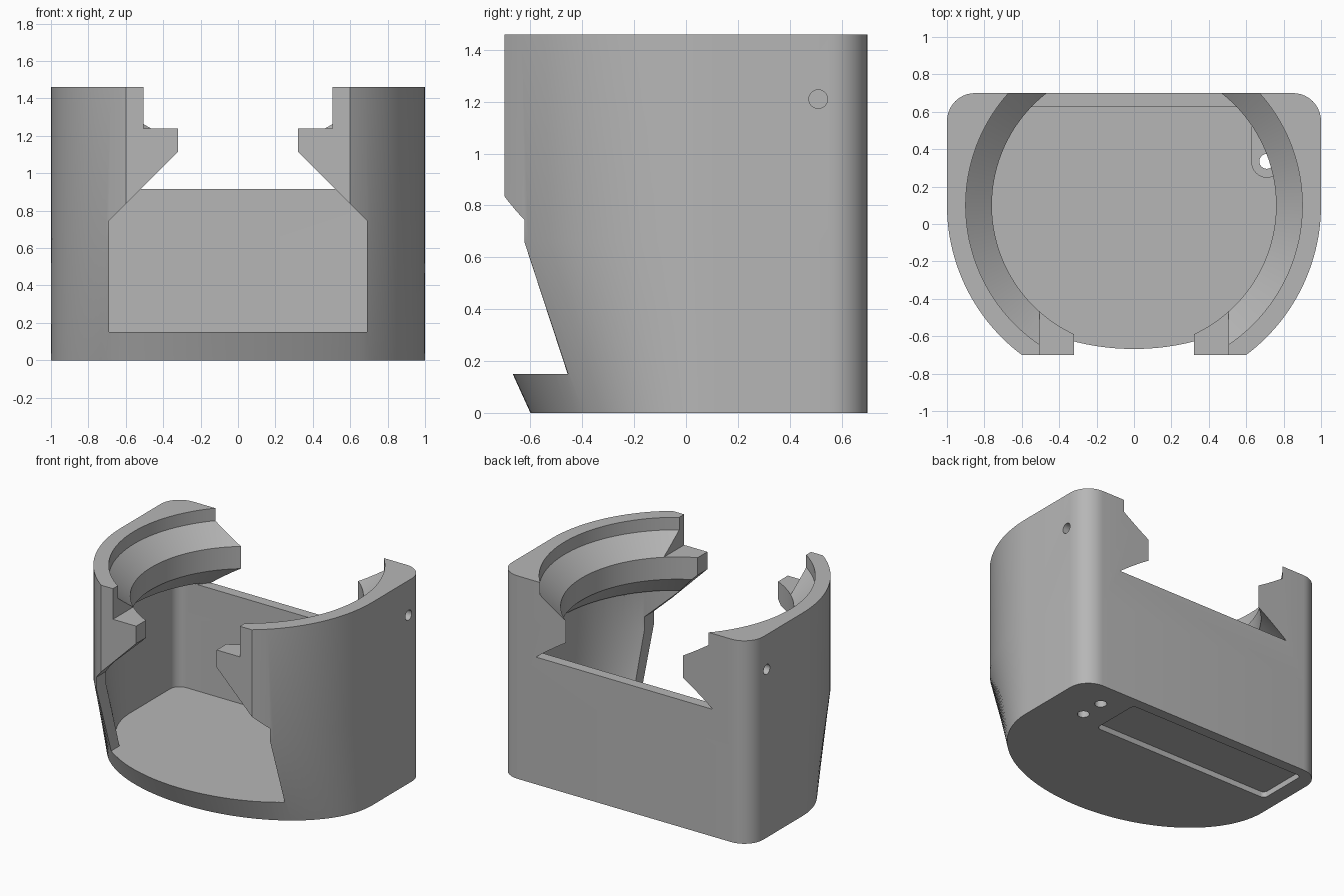
import bpy, bmesh
from math import sin, cos, pi, radians

if "Cube" in bpy.data.objects:
    bpy.data.objects.remove(bpy.data.objects["Cube"], do_unlink=True)

CY = 0.1          # y of the bore axis
WALL = 0.075      # shell thickness
FLOOR = 0.15
SILL = 0.915      # top of the back wall
TAPER = 0.66      # height where the tapered front ends

grey = bpy.data.materials.new("plain grey")
grey.use_nodes = True
grey.diffuse_color = (0.47, 0.47, 0.47, 1)
grey.node_tree.nodes["Principled BSDF"].inputs["Base Color"].default_value = grey.diffuse_color


def arc(cx, cy, rx, ry, start, end, steps):
    angles = [radians(start + (end - start) * i / steps) for i in range(steps + 1)]
    return [(cx + rx * cos(a), cy + ry * sin(a)) for a in angles]


def circle(cx, cy, r, steps):
    return arc(cx, cy, r, r, 0, 360, steps)[:-1]


def at_height(points, z):
    return [(x, y, z) for x, y in points]


def outline(z, inset=0.0):
    """Elliptical front and round-cornered square back, at one height."""
    depth = 0.7 + 0.3 * min(z / TAPER, 1)
    r = 0.15 - inset
    pts = arc(0, CY, 1 - inset, depth - inset, 180, 360, 80)
    pts += arc(0.85, 0.55, r, r, 0, 90, 10) + arc(-0.85, 0.55, r, r, 90, 180, 10)
    return at_height(pts, z)


def loft(name, rings):
    """Closed solid through rings with equal point counts."""
    bm = bmesh.new()
    loops = [[bm.verts.new(p) for p in ring] for ring in rings]
    n = len(loops[0])
    for a, b in zip(loops, loops[1:]):
        for i in range(n):
            j = (i + 1) % n
            bm.faces.new((a[i], a[j], b[j], b[i]))
    bm.faces.new(loops[0])
    bm.faces.new(loops[-1])
    bmesh.ops.recalc_face_normals(bm, faces=bm.faces)
    mesh = bpy.data.meshes.new(name)
    bm.to_mesh(mesh)
    bm.free()
    mesh.materials.append(grey)
    ob = bpy.data.objects.new(name, mesh)
    bpy.context.collection.objects.link(ob)
    return ob


def prism(name, points, z0, z1):
    return loft(name, [at_height(points, z0), at_height(points, z1)])


def cut(body, cutter):
    cutter.hide_render = True
    mod = body.modifiers.new("cut", 'BOOLEAN')
    mod.operation = 'DIFFERENCE'
    mod.solver = 'EXACT'
    mod.object = cutter
    bpy.context.view_layer.objects.active = body
    bpy.ops.object.modifier_apply(modifier=mod.name)
    bpy.data.objects.remove(cutter, do_unlink=True)


# Outer body
body = loft("housing", [outline(0), outline(TAPER), outline(1.46)])

# Flat front
cut(body, prism("front_trim", [(-1.5, -1.5), (1.5, -1.5), (1.5, -0.7), (-1.5, -0.7)], -0.5, 2))

# Hollow interior above the floor
cut(body, loft("cavity", [outline(z, WALL) for z in (FLOOR, TAPER, SILL + 0.015)]))

# Stepped round seat with conical faces, open through the back
seat = [(0.925, SILL), (0.76, 1.08), (0.76, 1.24), (0.9, 1.37), (0.9, 1.6)]
cut(body, loft("seat_bore", [at_height(circle(0, CY, r, 120), z) for r, z in seat]))

# Front opening that leaves a pair of stepped tabs
half = [(0.69, FLOOR), (0.69, 0.745), (0.32, 1.115), (0.32, 1.24), (0.505, 1.24), (0.505, 1.6)]
profile = half + [(-x, z) for x, z in reversed(half)]
cut(body, loft("front_opening", [[(x, y, z) for x, z in profile] for y in (-1.2, 0)]))

# Slot in the floor with two holes through it
slot = arc(0.71, 0.33, 0.08, 0.08, 180, 360, 16) + arc(0.71, 0.51, 0.08, 0.08, 0, 180, 16)
cut(body, prism("floor_slot", slot, 0.09, 0.3))
for y in (0.335, 0.51):
    cut(body, prism("floor_hole", circle(0.71, y, 0.04, 24), -0.1, 0.3))

# Shallow recess under the base
recess = []
for x, y, start in ((0.5, 0.595, 0), (-0.86, 0.595, 90), (-0.86, 0.285, 180), (0.5, 0.285, 270)):
    recess += arc(x, y, 0.03, 0.03, start, start + 90, 5)
cut(body, prism("base_recess", recess, -0.1, 0.04))

# Blind pin holes in both sides
for side in (-1, 1):
    ring = circle(0.51, 1.21, 0.036, 24)
    cut(body, loft("pin_hole", [[(side * x, y, z) for y, z in ring] for x in (0.8, 1.2)]))

bpy.ops.object.select_all(action='DESELECT')
body.select_set(True)
bpy.context.view_layer.objects.active = body
bpy.ops.object.shade_smooth_by_angle(angle=radians(25))
